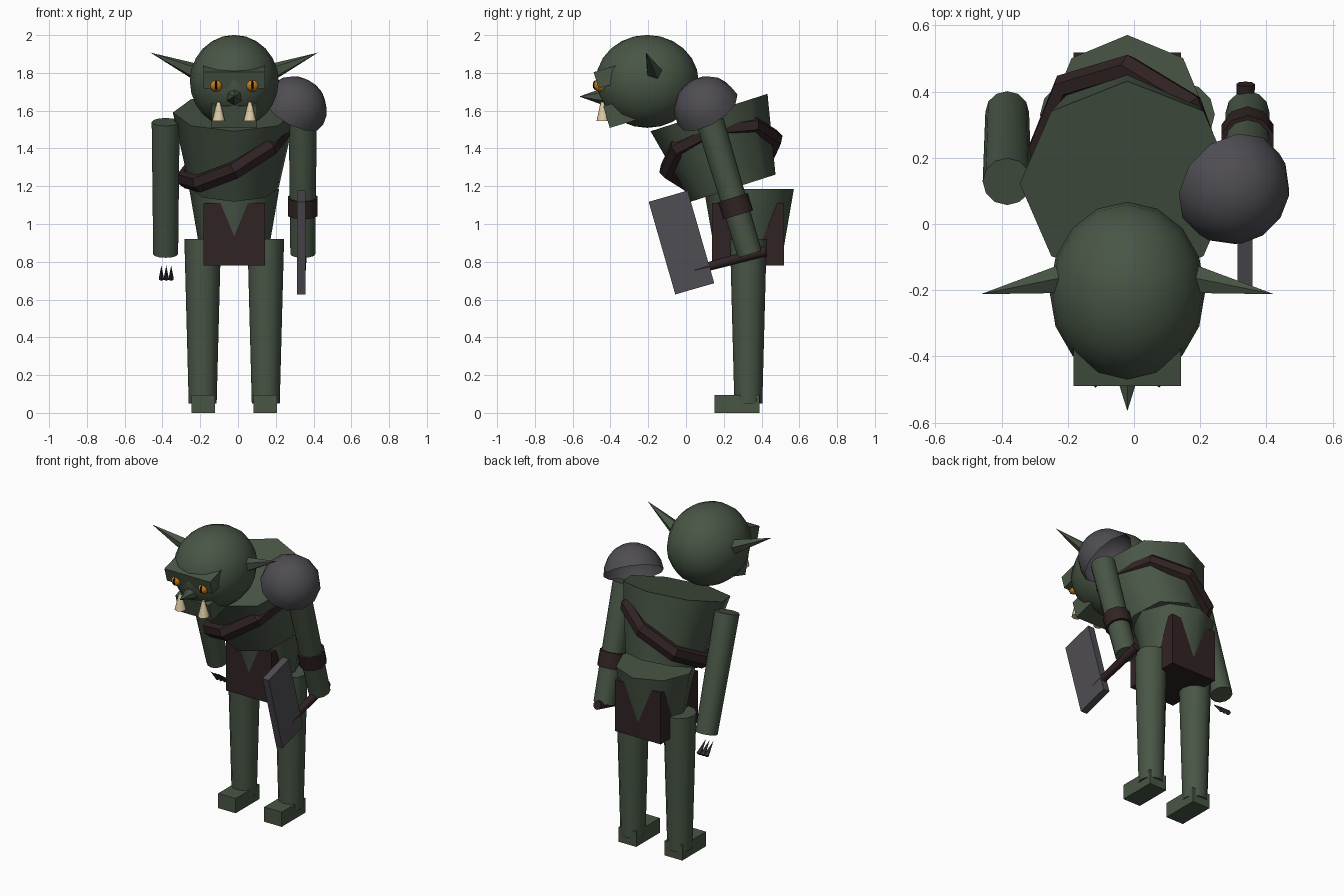
import bpy, bmesh, math
from mathutils import Vector, Matrix

if "Cube" in bpy.data.objects:
    bpy.data.objects.remove(bpy.data.objects["Cube"], do_unlink=True)

CX = -0.02      # body midline
LEAN = 0.29     # forward stoop shared by torso, arms and head


def material(name, rgb):
    m = bpy.data.materials.new(name)
    m.use_nodes = True
    m.diffuse_color = (*rgb, 1)
    bsdf = next(n for n in m.node_tree.nodes if n.type == 'BSDF_PRINCIPLED')
    bsdf.inputs["Base Color"].default_value = (*rgb, 1)
    return m


SKIN = material("green_skin", (0.065, 0.092, 0.06))
LEATHER = material("dark_leather", (0.031, 0.017, 0.017))
METAL = material("grey_metal", (0.078, 0.074, 0.085))
CLAW = material("dark_claw", (0.04, 0.04, 0.045))
AMBER = material("amber_eye", (0.6, 0.22, 0.01))
BLACK = material("black_pupil", (0.005, 0.005, 0.005))
IVORY = material("ivory_tusk", (0.72, 0.6, 0.38))


def finish(name, bm, mat, matrix, smooth=0):
    bmesh.ops.recalc_face_normals(bm, faces=bm.faces)
    me = bpy.data.meshes.new(name)
    bm.to_mesh(me)
    bm.free()
    me.materials.append(mat)
    ob = bpy.data.objects.new(name, me)
    bpy.context.scene.collection.objects.link(ob)
    ob.matrix_world = matrix
    if smooth:
        bpy.ops.object.select_all(action='DESELECT')
        ob.select_set(True)
        bpy.context.view_layer.objects.active = ob
        bpy.ops.object.shade_smooth_by_angle(angle=math.radians(smooth))
    return ob


def frustum(name, mat, start, end, r1, r2, sides, smooth=50):
    """Tapered cylinder or cone between two points."""
    a, b = Vector(start), Vector(end)
    bm = bmesh.new()
    bmesh.ops.create_cone(bm, cap_ends=True, segments=sides, radius1=r1,
                          radius2=r2, depth=(b - a).length)
    turn = Vector((0, 0, 1)).rotation_difference(b - a).to_matrix().to_4x4()
    return finish(name, bm, mat, Matrix.Translation((a + b) / 2) @ turn, smooth)


def box(name, mat, centre, size, tilt=0):
    bm = bmesh.new()
    bmesh.ops.create_cube(bm, size=1)
    bmesh.ops.scale(bm, vec=size, verts=bm.verts)
    return finish(name, bm, mat, Matrix.Translation(centre) @ Matrix.Rotation(tilt, 4, 'X'))


def ball(name, mat, centre, radii, u=12, v=10):
    bm = bmesh.new()
    bmesh.ops.create_uvsphere(bm, u_segments=u, v_segments=v, radius=1)
    bmesh.ops.scale(bm, vec=radii, verts=bm.verts)
    return finish(name, bm, mat, Matrix.Translation(centre), 60)


# Torso, pelvis and the loincloth block that the pelvis pokes through
frustum("torso", SKIN, (CX, 0.25, 1.19), (CX, 0.122, 1.59), 0.235, 0.325, 8)
frustum("pelvis", SKIN, (CX, 0.333, 0.79), (CX, 0.333, 1.185), 0.17, 0.238, 8)
box("loincloth", LEATHER, (CX, 0.328, 0.945), (0.325, 0.38, 0.33))

# Diagonal sash: low-poly ring around the torso
bm = bmesh.new()
tilt = Matrix.Rotation(math.pi / 4, 4, 'Z')
rings = []
for i in range(8):
    a = i * math.tau / 8
    rings.append([bm.verts.new(((0.3 + 0.04 * math.cos(b)) * math.cos(a),
                                (0.3 + 0.04 * math.cos(b)) * math.sin(a),
                                0.05 * math.sin(b)))
                  for b in (k * math.tau / 6 for k in range(6))])
for i in range(8):
    for k in range(6):
        n, m = (i + 1) % 8, (k + 1) % 6
        bm.faces.new((rings[i][k], rings[n][k], rings[n][m], rings[i][m]))
finish("sash", bm, LEATHER, Matrix.Translation((CX, 0.185, 1.37))
       @ Matrix.Rotation(LEAN, 4, 'X') @ Matrix.Rotation(-0.49, 4, 'Y'))

# Paired limbs
for side, s in (("left", 1), ("right", -1)):
    leg_x, arm_x = CX + s * 0.167, CX + s * 0.363
    frustum(side + "_leg", SKIN, (leg_x, 0.33, 0.05), (leg_x, 0.33, 0.92), 0.074, 0.097, 12)
    box(side + "_foot", SKIN, (CX + s * 0.164, 0.27, 0.0475), (0.125, 0.24, 0.095))
    frustum(side + "_arm", SKIN, (arm_x, 0.338, 0.84), (arm_x, 0.128, 1.54), 0.066, 0.074, 12)
    frustum(side + "_ear", SKIN, (CX + s * 0.18, -0.165, 1.795),
            (CX + s * 0.443, -0.212, 1.907), 0.05, 0, 5, 0)
    frustum(side + "_tusk", IVORY, (CX + s * 0.083, -0.44, 1.545),
            (CX + s * 0.083, -0.443, 1.645), 0.034, 0.009, 8)
    ball(side + "_eye", AMBER, (CX + s * 0.096, -0.455, 1.735), (0.034, 0.034, 0.034))
    ball(side + "_pupil", BLACK, (CX + s * 0.096, -0.478, 1.735), (0.008, 0.016, 0.026), 8, 6)

# Right hand claws
for i in (-1, 0, 1):
    x = -0.38 + i * 0.026
    frustum("claw", CLAW, (x, 0.375, 0.71), (x, 0.3, 0.78), 0.015, 0, 6, 0)

# Head
ball("head", SKIN, (CX, -0.205, 1.755), (0.235, 0.272, 0.246), 16, 12)
box("brow", SKIN, (CX, -0.404, 1.782), (0.325, 0.15, 0.09), LEAN)
box("jaw", SKIN, (CX, -0.325, 1.595), (0.24, 0.2, 0.12), LEAN)
frustum("nose", SKIN, (CX, -0.44, 1.675), (CX, -0.565, 1.675), 0.045, 0, 6, 0)

# Shoulder dome: open half sphere facing up, out and forward
bm = bmesh.new()
bmesh.ops.create_uvsphere(bm, u_segments=12, v_segments=10, radius=0.178)
bmesh.ops.delete(bm, geom=[v for v in bm.verts if v.co.z < -0.001], context='VERTS')
facing = Vector((0, 0, 1)).rotation_difference(Vector((0.45, -0.45, 0.77)))
finish("shoulder_guard", bm, METAL,
       Matrix.Translation((0.293, 0.115, 1.605)) @ facing.to_matrix().to_4x4(), 60)

# Left bracer and cleaver
frustum("bracer", LEATHER, (0.343, 0.277, 1.048), (0.343, 0.249, 1.14), 0.082, 0.082, 10)
frustum("cleaver_handle", LEATHER, (0.337, 0.045, 0.755), (0.337, 0.423, 0.857), 0.022, 0.028, 8)
box("cleaver_blade", METAL, (0.335, -0.024, 0.902), (0.045, 0.215, 0.51), LEAN - 0.01)
